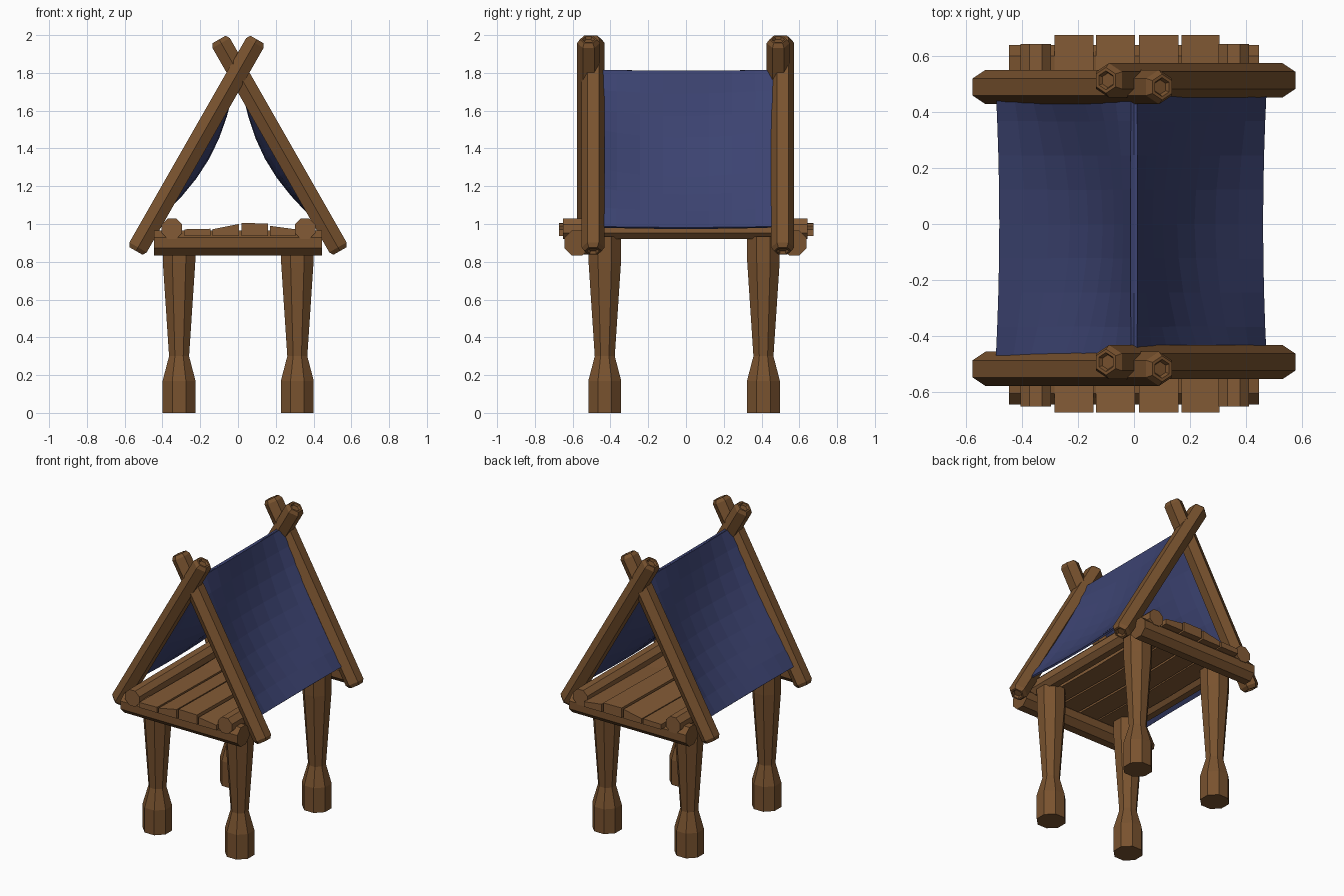
import bpy, bmesh, math
from mathutils import Vector

if "Cube" in bpy.data.objects:
    bpy.data.objects.remove(bpy.data.objects["Cube"])


def material(name, rgb):
    m = bpy.data.materials.new(name)
    m.diffuse_color = (*rgb, 1)
    m.use_nodes = True
    m.node_tree.nodes["Principled BSDF"].inputs["Base Color"].default_value = m.diffuse_color
    return m


wood = material("wood", (0.19, 0.085, 0.028))
pale_wood = material("pale_wood", (0.23, 0.105, 0.037))
blue = material("blue_cloth", (0.045, 0.056, 0.165))


def finish(name, bm, mat):
    bmesh.ops.recalc_face_normals(bm, faces=bm.faces)
    me = bpy.data.meshes.new(name)
    bm.to_mesh(me)
    bm.free()
    me.materials.append(mat)
    ob = bpy.data.objects.new(name, me)
    bpy.context.collection.objects.link(ob)
    return ob


def log(name, start, direction, rings, sides, side_axis, mat=wood, flat=False):
    """Faceted log: rings are (distance along axis, radius)."""
    d = Vector(direction).normalized()
    u = Vector(side_axis)
    v = d.cross(u)
    shift = math.pi / sides if flat else 0
    bm = bmesh.new()
    loops = []
    for t, r in rings:
        if flat:
            r /= math.cos(math.pi / sides)
        loops.append([bm.verts.new(Vector(start) + d * t
                      + u * r * math.cos(shift + math.tau * i / sides)
                      + v * r * math.sin(shift + math.tau * i / sides))
                      for i in range(sides)])
    for a, b in zip(loops, loops[1:]):
        for i in range(sides):
            j = (i + 1) % sides
            bm.faces.new((a[i], a[j], b[j], b[i]))
    bm.faces.new(loops[0])
    bm.faces.new(loops[-1])
    return finish(name, bm, mat)


# Turned legs
leg_rings = [(0, .087), (.17, .087), (.30, .053), (.80, .086), (.935, .087)]
for side, x in (("left", -.312), ("right", .314)):
    for end, y in (("front", -.43), ("back", .41)):
        log(f"{end}_{side}_leg", (x, y, 0), (0, 0, 1), leg_rings, 8, (1, 0, 0), flat=True)

# Cross beams and side rails
for end, y in (("front", -.577), ("back", .572)):
    log(f"{end}_beam", (-.445, y, .9), (1, 0, 0), [(0, .066), (.89, .066)], 8,
        (0, 1, 0), flat=True)
for side, x in (("left", -.35), ("right", .355)):
    log(f"{side}_rail", (x, -.65, .975), (0, 1, 0), [(0, .054), (1.292, .054)], 8,
        (1, 0, 0), pale_wood, flat=True)

# Floor planks with uneven tops: x range, left height, right height
planks = [(-.283, -.145, .972, .975), (-.135, .004, .972, 1.0),
          (.018, .158, 1.005, 1.003), (.170, .305, .99, .972)]
for n, (x0, x1, za, zb) in enumerate(planks):
    bm = bmesh.new()
    section = [(x0, .937), (x1, .937), (x1, zb), (x0, za)]
    loops = []
    for y, drop in ((-.672, 0), (0, .012), (.674, 0)):
        loops.append([bm.verts.new((x, y, z - drop)) for x, z in section])
    for a, b in zip(loops, loops[1:]):
        for i in range(4):
            j = (i + 1) % 4
            bm.faces.new((a[i], a[j], b[j], b[i]))
    bm.faces.new(loops[0])
    bm.faces.new(loops[-1])
    finish(f"floor_plank_{n + 1}", bm, pale_wood)

# Crossed roof poles with chamfered, dimpled ends
L = math.hypot(.64, 1.12)
pole_rings = [(.014, .026), (0, .034), (0, .046), (.022, .061),
              (L - .022, .061), (L, .046), (L, .034), (L - .014, .026)]
for side, s, ys in (("left", 1, (-.516, .488)), ("right", -1, (-.492, .512))):
    for end, y in zip(("front", "back"), ys):
        log(f"{end}_{side}_roof_pole", (-.54 * s, y, .857), (.64 * s, 0, 1.12),
            pole_rings, 6, (0, 1, 0))

# Sagging cloth roof, one sheet per side
N = 8
for side, s, edge in (("left", -1, .488), ("right", 1, .468)):
    bm = bmesh.new()
    top, low = Vector((s * .006, 0, 1.812)), Vector((s * edge, 0, .985))
    inward = Vector((-s * .87, 0, -.5))
    grid = []
    for i in range(N + 1):
        a = i / N
        row = []
        for j in range(N + 1):
            b = 2 * j / N - 1
            sag = (.095 * math.sin(math.pi * a) + .014 * a) * (1 - b * b)
            p = top.lerp(low, a) + inward * sag
            row.append(bm.verts.new((p.x, b * .49, p.z)))
        grid.append(row)
    for i in range(N):
        for j in range(N):
            bm.faces.new((grid[i][j], grid[i][j + 1], grid[i + 1][j + 1], grid[i + 1][j]))
    cloth = finish(f"{side}_roof_cloth", bm, blue)
    mod = cloth.modifiers.new("thickness", "SOLIDIFY")
    mod.thickness = .012
    mod.offset = 0
